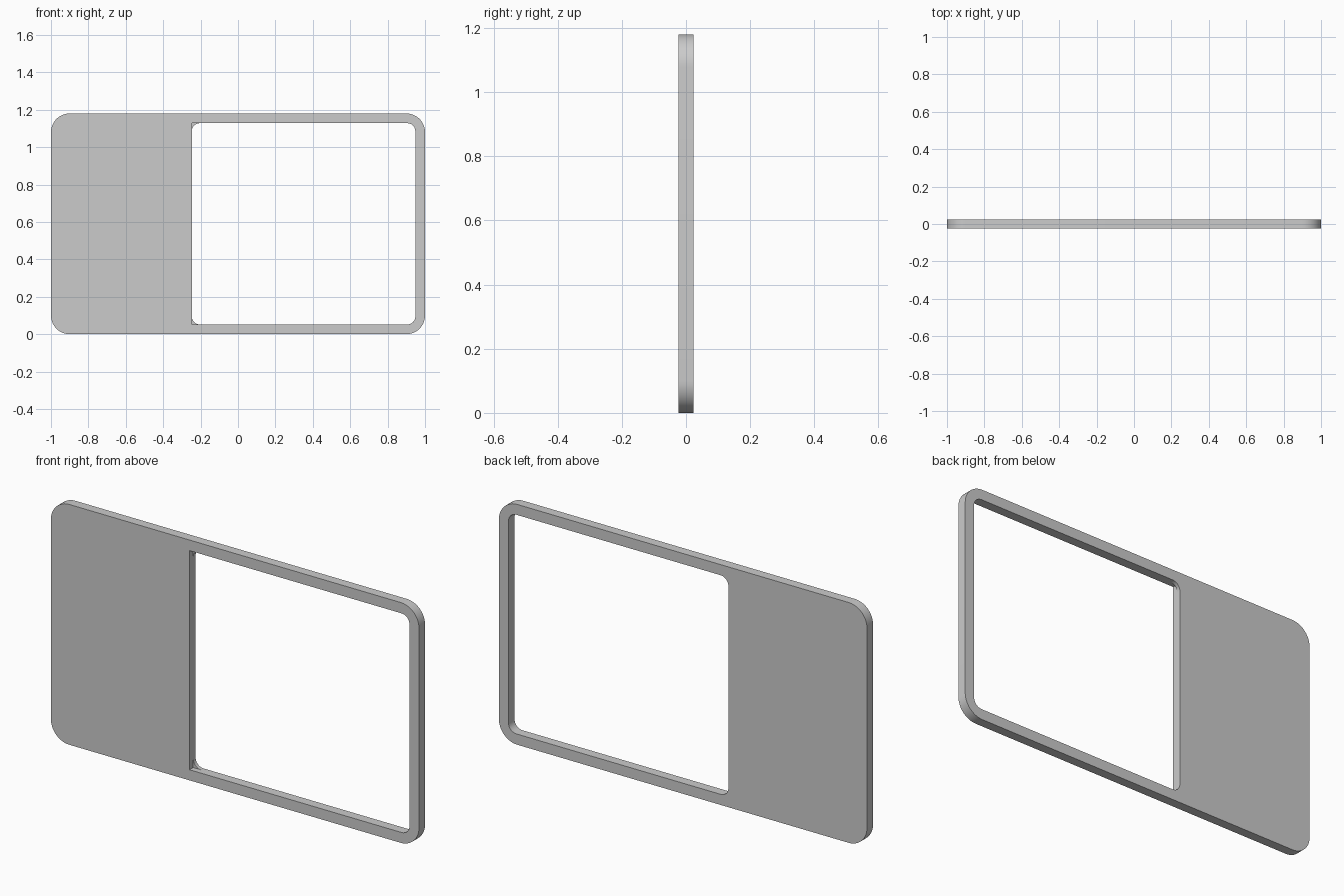
import bpy, bmesh
from math import sin, cos, pi

if "Cube" in bpy.data.objects:
    bpy.data.objects.remove(bpy.data.objects["Cube"])

W, H, T = 1.0, 1.18, 0.0235      # half width, height, half thickness
STEP_Y = 0.005                   # depth where the square corners become round
SEG = 12


def outline(x0, x1, z0, z1, r, square_left=False):
    """Rounded rectangle as four lists of points, one per corner."""
    corners = []
    for i, (x, z, sx, sz) in enumerate([(x1, z1, 1, 1), (x0, z1, -1, 1),
                                        (x0, z0, -1, -1), (x1, z0, 1, -1)]):
        cx, cz = x - sx * r, z - sz * r
        arc = [(cx + r * cos(a), cz + r * sin(a))
               for a in [(i + k / SEG) * pi / 2 for k in range(SEG + 1)]]
        if square_left and sx < 0:
            arc = [arc[0], (x, z), arc[-1]]
        corners.append(arc)
    return corners


bm = bmesh.new()


def ring(corners, y):
    return [bm.verts.new((x, y, z)) for c in corners for x, z in c]


def wall(a, b):
    for i in range(len(a)):
        j = (i + 1) % len(a)
        bm.faces.new((a[i], a[j], b[j], b[i]))


def cap(a, b):
    edges = []
    for loop in (a, b):
        for i in range(len(loop)):
            pair = (loop[i], loop[(i + 1) % len(loop)])
            edges.append(bm.edges.get(pair) or bm.edges.new(pair))
    bmesh.ops.triangle_fill(bm, edges=edges, use_beauty=True)


outer = outline(-W, W, 0, H, 0.1)
hole = (-0.247, 0.948, 0.052, 1.128, 0.043)
front_hole = outline(*hole, square_left=True)
back_hole = outline(*hole)

# Outer rim
outer_front, outer_back = ring(outer, -T), ring(outer, T)
wall(outer_front, outer_back)

# Window walls: square left corners in front, round corners behind
inner_front, inner_mid = ring(front_hole, -T), ring(front_hole, STEP_Y)
round_mid, inner_back = ring(back_hole, STEP_Y), ring(back_hole, T)
wall(inner_front, inner_mid)
wall(round_mid, inner_back)

# Front and back faces
cap(outer_front, inner_front)
cap(outer_back, inner_back)

# Small ledges in the two left corners
for c in (1, 2):
    arc = back_hole[c]
    bm.faces.new([bm.verts.new((x, STEP_Y, z)) for x, z in [front_hole[c][1]] + arc])

bmesh.ops.remove_doubles(bm, verts=bm.verts, dist=1e-5)
bmesh.ops.recalc_face_normals(bm, faces=bm.faces)
mesh = bpy.data.meshes.new("window_panel")
bm.to_mesh(mesh)
bm.free()
panel = bpy.data.objects.new("window_panel", mesh)
bpy.context.collection.objects.link(panel)

# Smooth the rounded corners, keep the edges crisp
bpy.context.view_layer.objects.active = panel
panel.select_set(True)
bpy.ops.object.shade_smooth_by_angle(angle=0.5)
